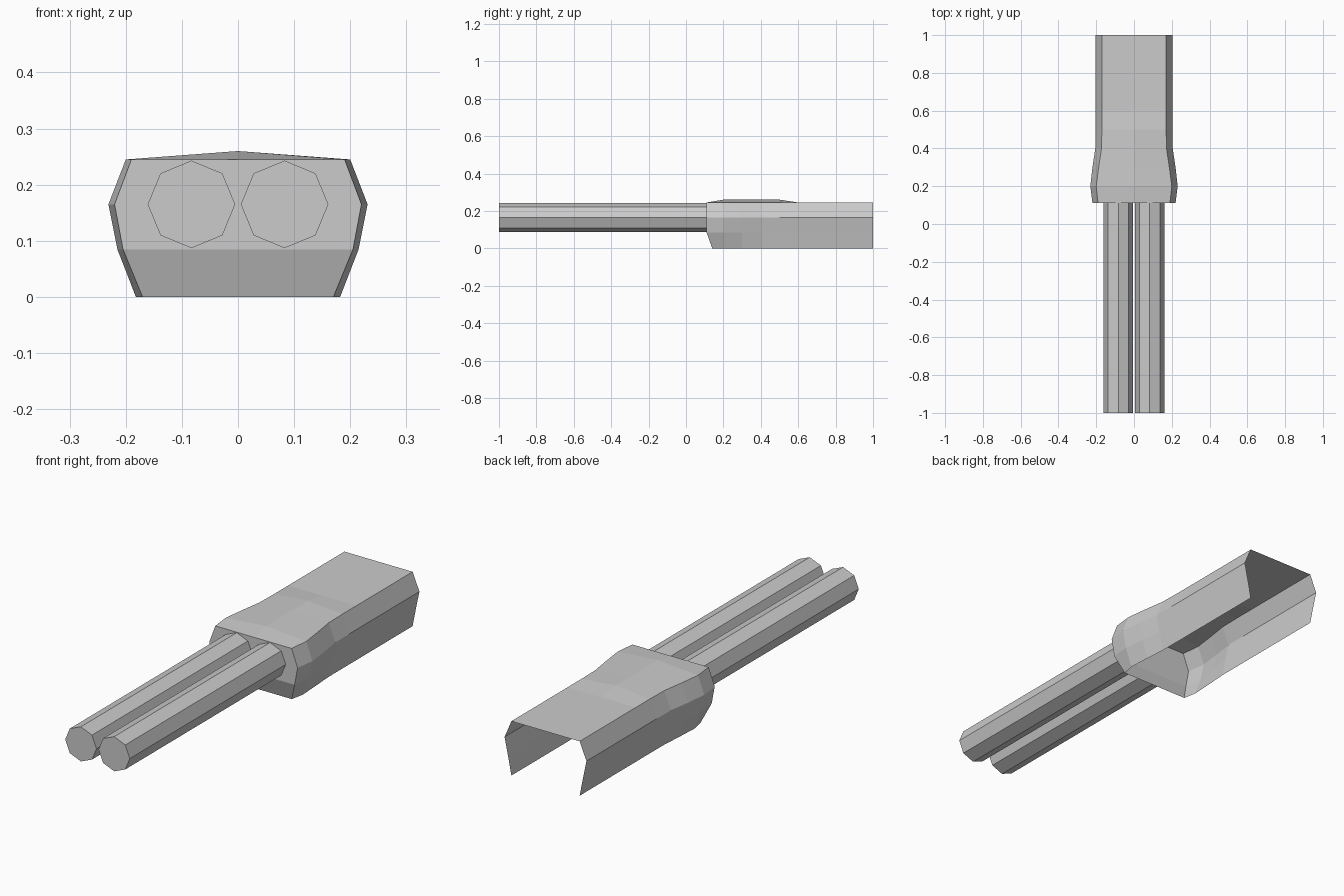
import bpy, bmesh, math

if "Cube" in bpy.data.objects:
    bpy.data.objects.remove(bpy.data.objects["Cube"])


def finish(name, bm):
    bmesh.ops.recalc_face_normals(bm, faces=bm.faces)
    mesh = bpy.data.meshes.new(name)
    bm.to_mesh(mesh)
    bm.free()
    obj = bpy.data.objects.new(name, mesh)
    bpy.context.collection.objects.link(obj)
    return obj


# Housing: open-bottomed shell lofted along y
# each row: y, bottom y, ridge z, half widths at top / middle / lower / bottom
SECTIONS = [
    (0.11, 0.14, 0.245, 0.19, 0.22, 0.205, 0.17),
    (0.20, 0.20, 0.26, 0.20, 0.231, 0.215, 0.182),
    (0.30, 0.30, 0.26, 0.187, 0.22, 0.202, 0.177),
    (0.40, 0.40, 0.26, 0.172, 0.205, 0.188, 0.17),
    (0.50, 0.50, 0.26, 0.17, 0.204, 0.187, 0.17),
    (0.60, 0.60, 0.245, 0.17, 0.204, 0.187, 0.17),
    (1.00, 1.00, 0.245, 0.17, 0.204, 0.187, 0.17),
]
bm = bmesh.new()
loops = []
for y, yb, ridge, top, mid, low, bot in SECTIONS:
    half = [(bot, yb, 0), (low, y, 0.085), (mid, y, 0.165), (top, y, 0.245)]
    pts = half + [(0, y, ridge)] + [(-x, py, z) for x, py, z in reversed(half)]
    loops.append([bm.verts.new(p) for p in pts])
for a, b in zip(loops, loops[1:]):
    for i in range(len(a) - 1):
        bm.faces.new((a[i], a[i + 1], b[i + 1], b[i]))
# front plate with sloped chin
front = loops[0]
bm.faces.new(front[1:-1])
bm.faces.new((front[0], front[1], front[-2], front[-1]))
finish("housing", bm)

# Twin eight-sided barrels, closed at the muzzle
for side, x in (("left", -0.083), ("right", 0.083)):
    bm = bmesh.new()
    rings = [[bm.verts.new((x + 0.078 * math.cos(k * math.pi / 4), y,
                            0.165 + 0.078 * math.sin(k * math.pi / 4)))
              for k in range(8)] for y in (-1.0, 0.11)]
    bm.faces.new(rings[0])
    for k in range(8):
        n = (k + 1) % 8
        bm.faces.new((rings[0][k], rings[0][n], rings[1][n], rings[1][k]))
    finish(side + "_barrel", bm)
